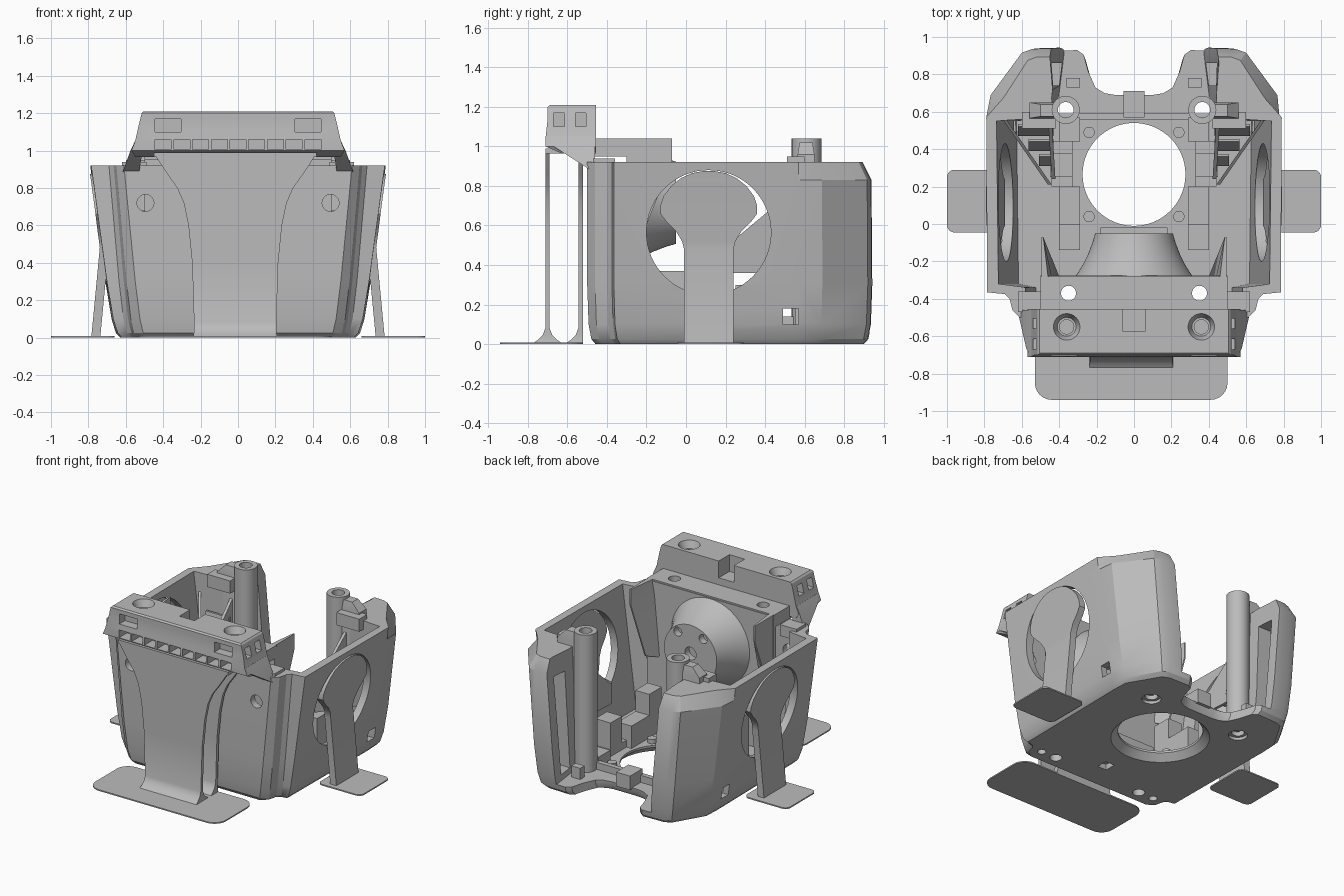
import bpy, bmesh
from math import sin, cos, pi

cube = bpy.data.objects.get("Cube")
if cube:
    bpy.data.objects.remove(cube)

grey = bpy.data.materials.new("mid grey")
grey.use_nodes = True
grey.diffuse_color = (0.5, 0.5, 0.5, 1)
grey.node_tree.nodes["Principled BSDF"].inputs["Base Color"].default_value = (0.5, 0.5, 0.5, 1)
parts = []


def finish(name, bm):
    bmesh.ops.recalc_face_normals(bm, faces=bm.faces)
    mesh = bpy.data.meshes.new(name)
    bm.to_mesh(mesh)
    bm.free()
    ob = bpy.data.objects.new(name, mesh)
    bpy.context.collection.objects.link(ob)
    mesh.materials.append(grey)
    parts.append(ob)
    return ob


def loft(name, rings):
    """Skin a stack of equal rings and cap both ends."""
    bm = bmesh.new()
    rows = [[bm.verts.new(p) for p in r] for r in rings]
    n = len(rows[0])
    for a, b in zip(rows, rows[1:]):
        for i in range(n):
            j = (i + 1) % n
            bm.faces.new((a[i], a[j], b[j], b[i]))
    bm.faces.new(rows[0])
    bm.faces.new(rows[-1])
    return finish(name, bm)


def rect(x0, x1, y0, y1, z):
    return [(x0, y0, z), (x1, y0, z), (x1, y1, z), (x0, y1, z)]


def box(name, x0, x1, y0, y1, z0, z1):
    return loft(name, [rect(x0, x1, y0, y1, z0), rect(x0, x1, y0, y1, z1)])


def side_box(name, s, x0, x1, y0, y1, z0, z1):
    return box(name, s * x0, s * x1, y0, y1, z0, z1)


def upright(name, s, a, b, z0, za, zb, t=.02):
    """A standing plate between two plan points, with a sloping top edge."""
    return loft(name, [[(s * (x + d), y, z) for (x, y), z in ((a, z0), (b, z0), (b, zb), (a, za))]
                       for d in (0, t)])


def lathe(name, axis, profile, centre, n=48):
    """Rings of (position, radius) along an axis."""
    def point(t, r, k):
        u, v = r * cos(2 * pi * k / n), r * sin(2 * pi * k / n)
        x, y, z = centre
        return {"x": (x + t, y + u, z + v), "y": (x + u, y + t, z + v),
                "z": (x + u, y + v, z + t)}[axis]
    return loft(name, [[point(t, r, k) for k in range(n)] for t, r in profile])


def rod(name, axis, a, b, r, centre, n=32):
    return lathe(name, axis, [(a, r), (b, r)], centre, n)


def cut(ob, cutters):
    for c in cutters:
        c.hide_render = True
        m = ob.modifiers.new("cut", "BOOLEAN")
        m.operation, m.solver, m.object = "DIFFERENCE", "EXACT", c
    bpy.context.view_layer.update()
    deps = bpy.context.evaluated_depsgraph_get()
    mesh = bpy.data.meshes.new_from_object(ob.evaluated_get(deps))
    ob.modifiers.clear()
    ob.data = mesh
    for c in cutters:
        parts.remove(c)
        bpy.data.objects.remove(c)


def rounded_plate(name, x0, x1, y0, y1, r, h=0.009):
    pts = []
    for k, (cx, cy) in enumerate([(x1 - r, y1 - r), (x0 + r, y1 - r), (x0 + r, y0 + r), (x1 - r, y0 + r)]):
        for i in range(7):
            a = pi / 2 * (k + i / 6)
            pts.append((cx + r * cos(a), cy + r * sin(a)))
    return loft(name, [[(x, y, z) for x, y in pts] for z in (0, h)])


# Main shell: outline points are (x at floor, x at rim, y)
OUTER = [(.52, .61, -.5), (.57, .65, -.46), (.585, .665, -.4), (.61, .69, -.375), (.66, .785, -.365),
         (.67, .79, .57), (.665, .785, .69), (.53, .61, .92), (.48, .55, .94), (.31, .31, .945),
         (.275, .275, .92), (.25, .25, .83), (.21, .21, .74), (.16, .16, .71), (.1, .1, .7)]
INNER = [(.52, .58, -.45), (.52, .58, -.34), (.61, .725, -.32), (.62, .735, .55),
         (.41, .44, .57), (.40, .44, .68), (.37, .45, .9), (.37, .45, 1.05)]


def outline(table, z, scale=1.0, crown=1.0):
    half = []
    for xb, xt, y in table:
        x = xb + (xt - xb) * z / .92
        if y > .6:
            x, y = .45 + (x - .45) * crown, .57 + (y - .57) * (1 + crown) / 2
        half.append((x * scale, .2 + (y - .2) * scale))
    return [(x, y, z) for x, y in half + [(-x, y) for x, y in reversed(half)]]


shell = loft("main_shell", [outline(OUTER, 0, .94), outline(OUTER, .025, .97), outline(OUTER, .1, .99),
                            outline(OUTER, .3), outline(OUTER, .83, 1, .98), outline(OUTER, .92, 1, .74)])
cutters = [loft("cavity", [outline(INNER, .06), outline(INNER, 1.1)]),
           rod("floor_hole", "z", -.1, .2, .275, (0, .265, 0), 64),
           lathe("floor_flare", "z", [(-.01, .33), (.05, .27)], (0, .265, 0), 64),
           box("floor_pocket", 0, .07, -.28, -.2, -.1, .04)]
for s in (1, -1):
    cutters += [rod("side_hole", "x", -.2, .2, .315, (s * .72, .115, .565), 64),
                side_box("square_hole", s, .59, .9, .49, .57, .1, .18),
                rod("front_screw", "y", -.05, .1, .045, (s * .495, -.5, .72)),
                rod("post_bore", "z", -.1, .2, .045, (s * .365, .61, 0)),
                rod("post_recess", "z", -.1, .035, .062, (s * .365, .61, 0)),
                rod("front_bore", "z", -.1, .2, .04, (s * .35, -.37, 0)),
                rod("corner_pit", "z", -.1, .04, .028, (s * .47, -.37, 0)),
                side_box("column_slot", s, .3, .53, .74, .86, .1, .78)]
cut(shell, cutters)

# Floor details: bosses, rails and the rear tab
for s in (1, -1):
    for y in (.04, .49):
        rod("floor_boss", "z", .03, .09, .03, (s * .24, y, 0))
    side_box("inner_rail", s, .29, .40, -.14, 0, .05, .37)
    side_box("inner_rail_low", s, .29, .40, 0, .2, .05, .22)
    side_box("rail_foot", s, .33, .45, .25, .38, .05, .3)
    side_box("rear_block", s, .29, .40, .44, .57, .05, .14)
    side_box("rail_step", s, .33, .44, .2, .44, .05, .11)
    side_box("lobe_clip", s, .29, .36, .73, .78, .05, .14)
box("rear_rail", -.4, .4, .555, .59, .05, .11)
box("front_rail", -.18, .18, -.05, -.02, .05, .12)
box("rear_tab", -.055, .055, .57, .71, .05, .15)

# Rear posts with webs, and the slatted air guides beside them
for s in (1, -1):
    post = rod("rear_post", "z", .02, 1.04, .075, (s * .365, .61, 0))
    cut(post, [rod("bore", "z", -.1, 1.2, .042, (s * .365, .61, 0))])
    loft("post_web", [rect(s * .42, s * .56, .565, .65, .05), rect(s * .42, s * .56, .565, .65, .96),
                      rect(s * .42, s * .5, .575, .64, 1.02)])
    side_box("web_foot", s, .42, .6, .51, .6, .86, .95)
    upright("guide_outer", s, (.44, .21), (.69, .57), .36, .5, .8)
    upright("guide_inner", s, (.42, .24), (.44, .57), .36, .5, .8)
    for k in range(3):
        y = .31 + .08 * k
        span = (y - .21) * .69
        loft("guide_slat", [[(s * x, y + dy + t, z) for x, dy, z in
                             ((.43, 0, .4), (.44 + span, 0, .4),
                              (.44 + span, .05, .52 + .08 * k), (.43, .05, .52 + .08 * k))]
                            for t in (0, .015)])

# Front bulkhead: shelf, panel, side fins and flared horn
shelf = box("top_shelf", -.5, .5, -.49, -.28, .95, 1.04)
cut(shelf, [rod("bore", "z", .8, 1.2, .04, (s * .35, -.37, 0)) for s in (1, -1)])
box("bulkhead_panel", -.5, .5, -.3, -.275, .05, 1.03)
for s in (1, -1):
    loft("side_fin", [[(s * x, y, z) for x, y in plan] for z, plan in
                      [(1.04, [(.495, -.07), (.485, -.07), (.46, -.28), (.495, -.28)]),
                       (.93, [(.495, -.07), (.485, -.07), (.44, -.28), (.495, -.28)]),
                       (.5, [(.495, -.24), (.485, -.24), (.4, -.28), (.495, -.28)])]])
    side_box("shelf_end", s, .49, .62, -.47, -.36, .86, .94)
horn = lathe("flared_horn", "y", [(-.29, .32), (-.26, .3), (-.22, .275), (-.16, .245), (-.1, .222), (-.05, .208)],
             (0, 0, .715), 64)
cut(horn, [rod("pit", "y", -.1, .1, r, (x, 0, z), 24)
           for x, z, r in [(0, .72, .045), (.1, .85, .032), (-.1, .85, .032), (0, .57, .03)]])

# Front bar with downward arms at both ends
bar = loft("front_bar", [rect(-x, x, y, -.455, z) for z, x, y in
                         [(.965, .55, -.63), (1, .57, -.71), (1.05, .55, -.71),
                          (1.14, .53, -.7), (1.2, .515, -.7), (1.21, .505, -.69)]])
cutters = [box("rear_notch", -.06, .06, -.575, -.4, 1.09, 1.3)]
for s in (1, -1):
    cutters += [side_box("front_window", s, .305, .445, -.8, -.64, 1.1, 1.17),
                lathe("counterbore", "z", [(1.16, .05), (1.22, .075)], (s * .36, -.55, 0)),
                rod("screw_bore", "z", 1.05, 1.2, .038, (s * .36, -.55, 0))]
    for y in (-.67, -.56):
        cutters.append(side_box("end_window", s, .47, .7, y, y + .055, 1.1, 1.17))
    loft("bar_arm", [rect(s * a, s * b, y, -.46, z) for z, a, b, y in
                     [(.875, .53, .62, -.475), (1, .51, .575, -.67), (1.05, .5, .551, -.705)]])
for k in range(9):
    x = -.45 + .1 * k
    cutters.append(box("rib_gap", x + .007, x + .093, -.8, -.62, 1.005, 1.06))
cut(bar, cutters)

# Front support: two flared walls on a rounded foot
rounded_plate("front_foot", -.53, .5, -.94, -.52, .09)
WIDTHS = [(.005, .225), (.02, .222), (.045, .22), (.08, .22), (.4, .23), (.6, .25), (.72, .275),
          (.8, .31), (.87, .36), (.93, .4), (.985, .435)]


def flare(z):
    return .07 * max(0, 1 - z / .08) ** 2


loft("support_front_wall", [rect(-w - .015, w - .015, -.712 - flare(z), -.69 + flare(z), z) for z, w in WIDTHS])
loft("support_back_wall", [rect(-w - .015, w - .015, -.545 - flare(z), -.522, z) for z, w in WIDTHS])
box("support_cap", -.45, .42, -.712, -.52, .965, .99)

# Side supports: a leaning neck and round head on a rounded foot
HEAD = [(.005, .76, .125), (.48, .715, .125), (.52, .72, .135), (.57, .727, .165), (.62, .733, .215),
        (.66, .738, .245), (.7, .743, .245), (.75, .75, .228), (.8, .757, .19), (.84, .762, .14),
        (.865, .766, .085), (.875, .768, .03)]
for s in (1, -1):
    rounded_plate("side_foot", min(s * .66, s), max(s * .66, s), -.045, .29, .04)
    loft("side_support", [rect(s * (x - .024), s * (x + .024), .115 - w, .115 + w, z) for z, x, w in HEAD])

# Smooth shading with crisp edges
bpy.ops.object.select_all(action="DESELECT")
for ob in parts:
    ob.select_set(True)
bpy.context.view_layer.objects.active = shell
bpy.ops.object.shade_smooth_by_angle(angle=.5)
